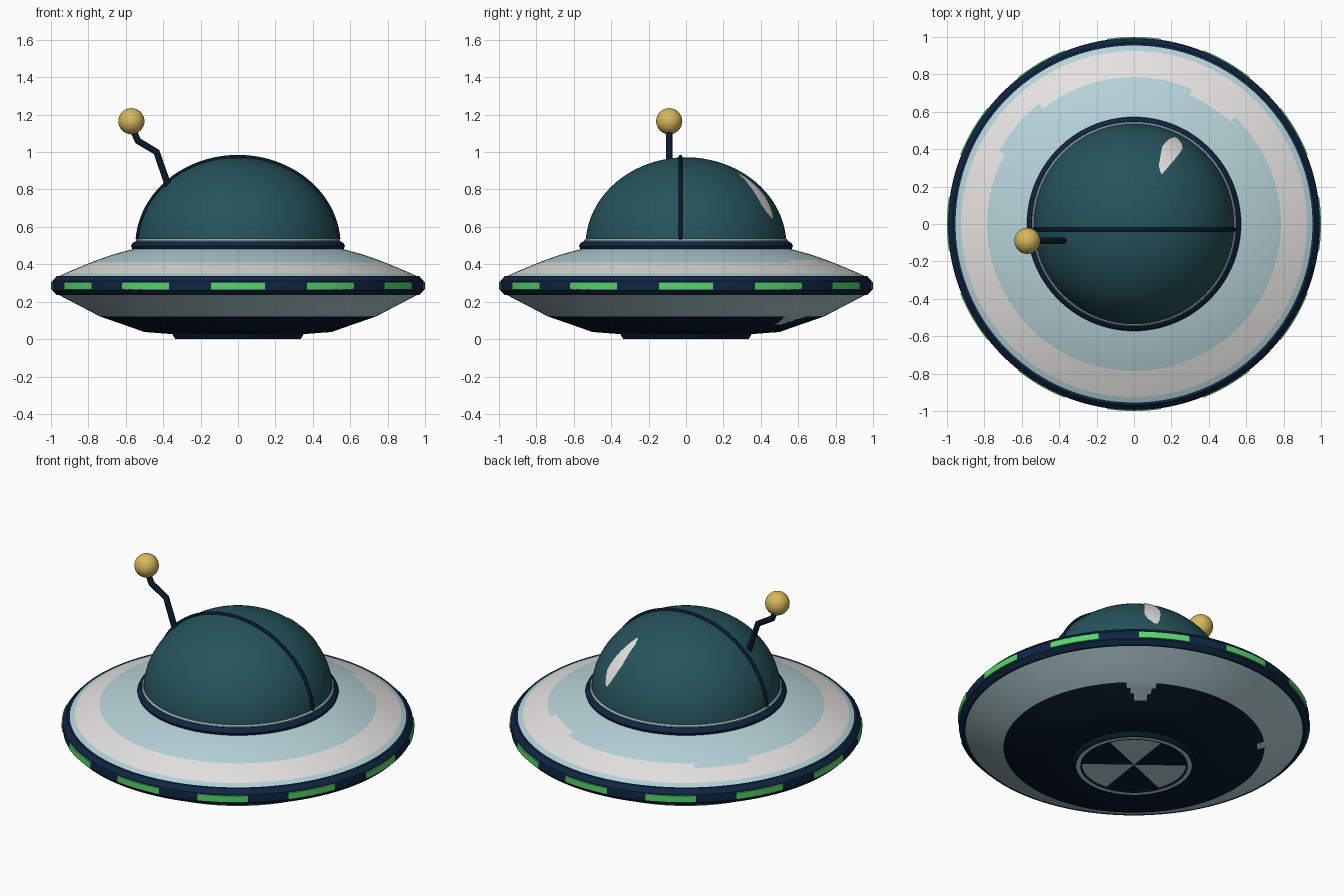
import bpy, bmesh, math
from mathutils import Vector

if "Cube" in bpy.data.objects:
    bpy.data.objects.remove(bpy.data.objects["Cube"])


def material(name, rgb):
    m = bpy.data.materials.new(name)
    m.diffuse_color = (*rgb, 1)
    m.use_nodes = True
    m.node_tree.nodes["Principled BSDF"].inputs["Base Color"].default_value = m.diffuse_color
    return m


WHITE = material("white", (0.78, 0.77, 0.76))
PALE = material("pale_blue", (0.47, 0.65, 0.69))
NAVY = material("navy", (0.005, 0.019, 0.055))
DARK = material("dark_navy", (0.003, 0.010, 0.026))
TEAL = material("teal_glass", (0.019, 0.088, 0.107))
GREEN = material("green_light", (0.10, 0.66, 0.16))
GOLD = material("gold", (0.68, 0.48, 0.11))


def finish(name, bm, mats, angle=30):
    bmesh.ops.remove_doubles(bm, verts=bm.verts, dist=1e-5)
    me = bpy.data.meshes.new(name)
    bm.to_mesh(me)
    bm.free()
    for m in mats:
        me.materials.append(m)
    ob = bpy.data.objects.new(name, me)
    bpy.context.collection.objects.link(ob)
    bpy.ops.object.select_all(action='DESELECT')
    ob.select_set(True)
    bpy.context.view_layer.objects.active = ob
    bpy.ops.object.shade_smooth_by_angle(angle=math.radians(angle))
    return ob


def revolve(name, profile, mats, segs=108, start=0, sweep=360, rule=None):
    """Spin an (r, z) profile listed from top to bottom around z."""
    bm = bmesh.new()
    cols = []
    for j in range(segs + 1):
        a = math.radians(start + sweep * j / segs)
        cols.append([bm.verts.new((r * math.cos(a), r * math.sin(a), z)) for r, z in profile])
    for j in range(segs):
        az = (start + sweep * (j + 0.5) / segs) % 360
        for i in range(len(profile) - 1):
            f = bm.faces.new((cols[j][i], cols[j][i + 1], cols[j + 1][i + 1], cols[j + 1][i]))
            if rule:
                (r0, z0), (r1, z1) = profile[i], profile[i + 1]
                f.material_index = rule((r0 + r1) / 2, (z0 + z1) / 2, az)
    return finish(name, bm, mats)


def tube(name, points, radius, mat):
    cu = bpy.data.curves.new(name, 'CURVE')
    cu.dimensions = '3D'
    cu.bevel_depth = radius
    cu.bevel_resolution = 2
    cu.use_fill_caps = True
    sp = cu.splines.new('POLY')
    sp.points.add(len(points) - 1)
    for p, co in zip(sp.points, points):
        p.co = (*co, 1)
    cu.materials.append(mat)
    ob = bpy.data.objects.new(name, cu)
    bpy.context.collection.objects.link(ob)
    return ob


# Upper hull: pale inner band with a worn edge, white outer band
def upper_rule(r, z, az):
    edge = 0.785
    if 46 < az < 66:
        edge = 0.75
    elif 128 < az < 152:
        edge = 0.81
    return 1 if r < edge or r > 0.925 else 0


revolve("upper_hull", [(0.52, 0.49), (0.56, 0.482), (0.66, 0.455), (0.75, 0.424),
                       (0.785, 0.41), (0.82, 0.396), (0.925, 0.352), (0.975, 0.328)],
        [WHITE, PALE], 216, rule=upper_rule)


# Lower hull: pale flank, dark belly with two chips
def lower_rule(r, z, az):
    if r > 0.74:
        return 0
    if r > 0.61 and abs(az - 53) < 2 + (r - 0.61) * 45:
        return 0
    if r > 0.70 and abs(az - 138) < 2.5:
        return 0
    return 1


revolve("lower_hull", [(0.975, 0.245), (0.86, 0.185), (0.74, 0.122), (0.70, 0.108),
                       (0.66, 0.094), (0.61, 0.077), (0.50, 0.038), (0.34, 0.026)],
        [PALE, DARK], 216, rule=lower_rule)

# Rim band and its twelve lights
revolve("rim", [(0.95, 0.338), (0.968, 0.338), (0.993, 0.31), (0.995, 0.285),
                (0.993, 0.26), (0.968, 0.235), (0.95, 0.235)], [NAVY])
for k in range(12):
    revolve(f"rim_light_{k + 1}", [(0.99, 0.306), (1.0, 0.304), (1.0, 0.266), (0.99, 0.264)],
            [GREEN], 5, -90 + 30 * k - 8.33, 16.66)

# Foot with a trim ring and a recessed six-sector disc
revolve("foot", [(0.352, 0.034), (0.347, 0.018), (0.335, 0.0), (0.328, 0.0),
                 (0.305, 0.0), (0.298, 0.0), (0.296, 0.008)], [DARK, PALE],
        rule=lambda r, z, az: 1 if 0.305 < r < 0.328 else 0)
revolve("foot_disc", [(0.30, 0.008), (0.15, 0.008), (0.0, 0.008)], [PALE, DARK],
        start=22, rule=lambda r, z, az: int(((az - 22) % 360) // 60) % 2)

# Dome collar and lip
revolve("dome_collar", [(0.525, 0.522), (0.55, 0.522), (0.565, 0.512), (0.572, 0.498),
                        (0.565, 0.482), (0.55, 0.472)], [NAVY])
revolve("dome_lip", [(0.515, 0.534), (0.54, 0.534), (0.546, 0.528), (0.546, 0.515)], [PALE])

# Glass dome
DOME_R, DOME_Z, DOME_H = 0.537, 0.5, 0.472


def dome_z(r):
    return DOME_Z + DOME_H * math.sqrt(max(0, 1 - (r / DOME_R) ** 2))


steps = [math.radians(90 * i / 24) for i in range(25)]
revolve("dome", [(DOME_R * math.sin(t), DOME_Z + DOME_H * math.cos(t)) for t in steps], [TEAL], 96)

# Dark strap over the dome
strap = []
for i in range(49):
    t = math.radians(-86 + 172 * i / 48)
    strap.append((0.538 * math.sin(t), -0.03, DOME_Z + 0.474 * math.cos(t)))
tube("dome_strap", strap, 0.011, DARK)

# Highlight plate on the dome: rows of radius, first and last azimuth
rows = [(0.305, 60.5, 62.5), (0.336, 59.5, 67), (0.395, 58, 69), (0.437, 57.3, 70),
        (0.477, 57, 68.5), (0.497, 59, 67), (0.512, 63, 65)]
dense = []
for a, b in zip(rows, rows[1:]):
    dense += [[p + (q - p) * k / 4 for p, q in zip(a, b)] for k in range(4)]
dense.append(rows[-1])
bm = bmesh.new()
grid = []
for r, a0, a1 in dense:
    line = []
    for k in range(7):
        a = math.radians(a0 + (a1 - a0) * k / 6)
        p = Vector((r * math.cos(a), r * math.sin(a), dome_z(r)))
        n = Vector((p.x / DOME_R ** 2, p.y / DOME_R ** 2, (p.z - DOME_Z) / DOME_H ** 2))
        line.append(bm.verts.new(p + n.normalized() * 0.004))
    grid.append(line)
for u, v in zip(grid, grid[1:]):
    for k in range(6):
        bm.faces.new((u[k], v[k], v[k + 1], u[k + 1]))
finish("dome_highlight", bm, [WHITE])

# Bent antenna with a ball tip
tube("antenna_rod", [(-0.37, -0.09, 0.81), (-0.38, -0.09, 0.84), (-0.435, -0.09, 1.0),
                     (-0.535, -0.09, 1.06), (-0.57, -0.09, 1.14)], 0.018, DARK)
bm = bmesh.new()
bmesh.ops.create_uvsphere(bm, u_segments=32, v_segments=16, radius=0.07)
ball = finish("antenna_ball", bm, [GOLD])
ball.location = (-0.57, -0.09, 1.165)
